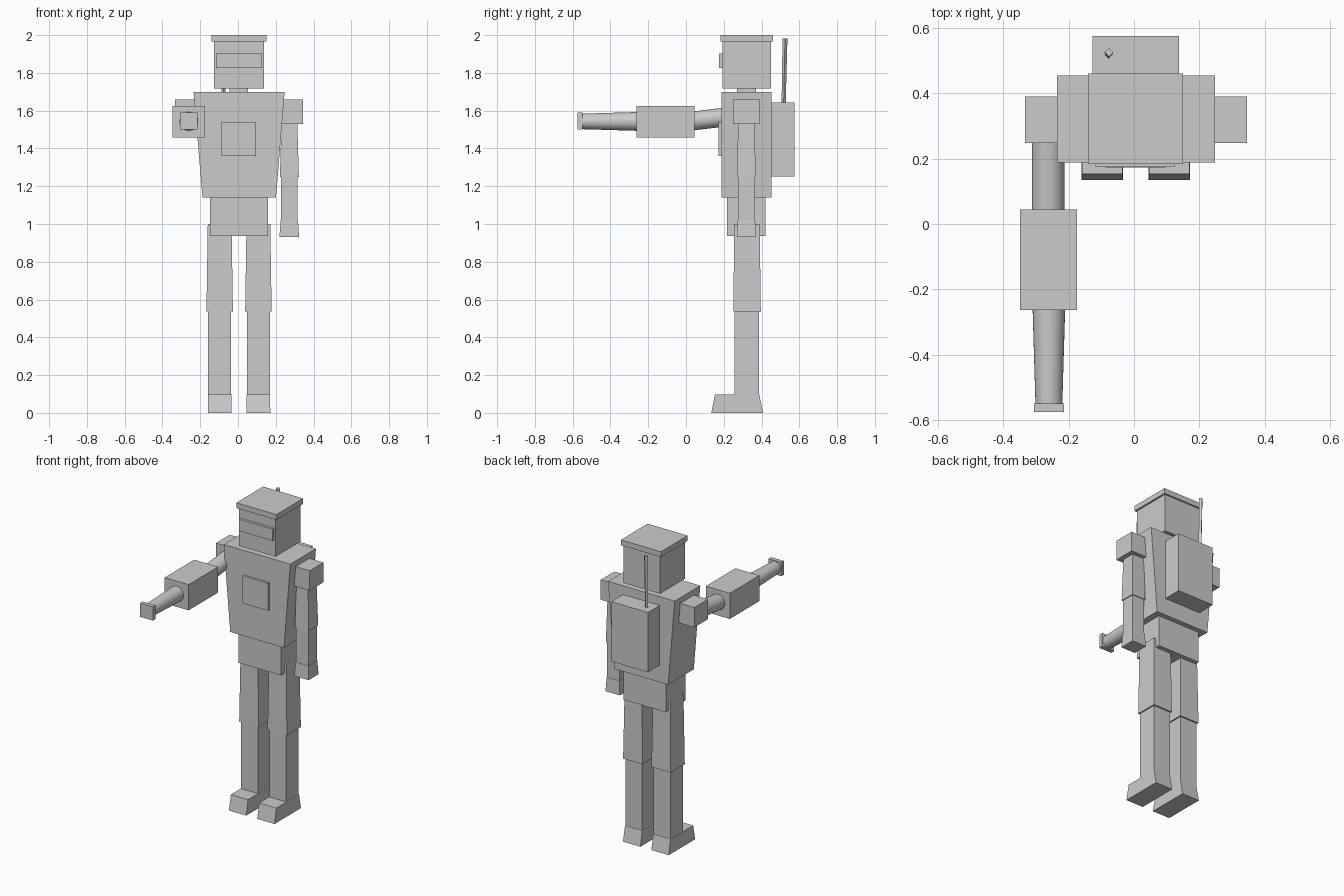
import bpy, math
from mathutils import Vector

grey = bpy.data.materials.new("plain_grey")
grey.diffuse_color = (0.6, 0.6, 0.6, 1)


def block(name, bottom, top, z0, z1):
    """Box or taper: bottom and top are (x0, x1, y0, y1) rectangles."""
    verts = []
    for (x0, x1, y0, y1), z in ((bottom, z0), (top, z1)):
        verts += [(x0, y0, z), (x1, y0, z), (x1, y1, z), (x0, y1, z)]
    faces = [(3, 2, 1, 0), (4, 5, 6, 7)]
    faces += [(i, (i + 1) % 4, (i + 1) % 4 + 4, i + 4) for i in range(4)]
    mesh = bpy.data.meshes.new(name)
    mesh.from_pydata(verts, [], faces)
    mesh.materials.append(grey)
    ob = bpy.data.objects.new(name, mesh)
    bpy.context.collection.objects.link(ob)
    return ob


def box(name, x0, x1, y0, y1, z0, z1):
    return block(name, (x0, x1, y0, y1), (x0, x1, y0, y1), z0, z1)


def rod(name, start, end, r0, r1, sides, smooth=True):
    """Round or faceted rod from start to end."""
    a, b = Vector(start), Vector(end)
    bpy.ops.mesh.primitive_cone_add(vertices=sides, radius1=r0, radius2=r1,
                                    depth=(b - a).length, location=(a + b) / 2)
    ob = bpy.context.object
    ob.name = name
    ob.rotation_euler = (b - a).to_track_quat('Z', 'Y').to_euler()
    ob.data.materials.append(grey)
    if smooth:
        bpy.ops.object.shade_smooth_by_angle(angle=math.radians(40))
    return ob


# Head
box("cap", -0.14, 0.15, 0.183, 0.46, 1.965, 2.0)
box("head", -0.128, 0.138, 0.192, 0.45, 1.718, 1.965)
box("visor", -0.117, 0.126, 0.175, 0.2, 1.825, 1.902)
box("neck", -0.045, 0.052, 0.27, 0.37, 1.69, 1.725)

# Body
block("torso", (-0.188, 0.201, 0.188, 0.453), (-0.235, 0.247, 0.188, 0.453), 1.14, 1.70)
box("chest_plate", -0.087, 0.096, 0.173, 0.2, 1.36, 1.54)
box("pelvis", -0.148, 0.159, 0.218, 0.42, 0.937, 1.14)
box("backpack", -0.127, 0.138, 0.45, 0.575, 1.252, 1.643)
rod("antenna", (-0.077, 0.517, 1.643), (-0.077, 0.524, 1.982), 0.011, 0.013, 4, False)

# Legs
for side, cx in (("left", -0.097), ("right", 0.108)):
    def rect(half, y0, y1):
        return (cx - half, cx + half, y0, y1)
    block(side + "_thigh", rect(0.07, 0.251, 0.396), rect(0.063, 0.255, 0.39), 0.537, 1.0)
    block(side + "_shin", rect(0.061, 0.257, 0.386), rect(0.061, 0.257, 0.386), 0.09, 0.54)
    block(side + "_foot", rect(0.063, 0.134, 0.407), rect(0.062, 0.153, 0.388), 0.0, 0.097)

# Hanging arm
box("right_shoulder", 0.225, 0.345, 0.248, 0.39, 1.53, 1.66)
block("right_upper_arm", (0.222, 0.322, 0.27, 0.369), (0.23, 0.314, 0.276, 0.363), 1.25, 1.54)
box("right_forearm", 0.228, 0.316, 0.275, 0.364, 1.01, 1.26)
block("right_hand", (0.219, 0.323, 0.269, 0.371), (0.226, 0.318, 0.273, 0.366), 0.93, 1.02)

# Outstretched arm
box("left_shoulder", -0.333, -0.213, 0.248, 0.39, 1.53, 1.66)
rod("left_upper_arm", (-0.262, 0.30, 1.577), (-0.262, 0.03, 1.545), 0.05, 0.05, 32)
box("left_forearm_box", -0.348, -0.174, -0.262, 0.044, 1.457, 1.625)
rod("left_barrel", (-0.26, -0.25, 1.543), (-0.26, -0.55, 1.543), 0.05, 0.041, 32)
box("muzzle", -0.306, -0.214, -0.575, -0.548, 1.499, 1.589)
